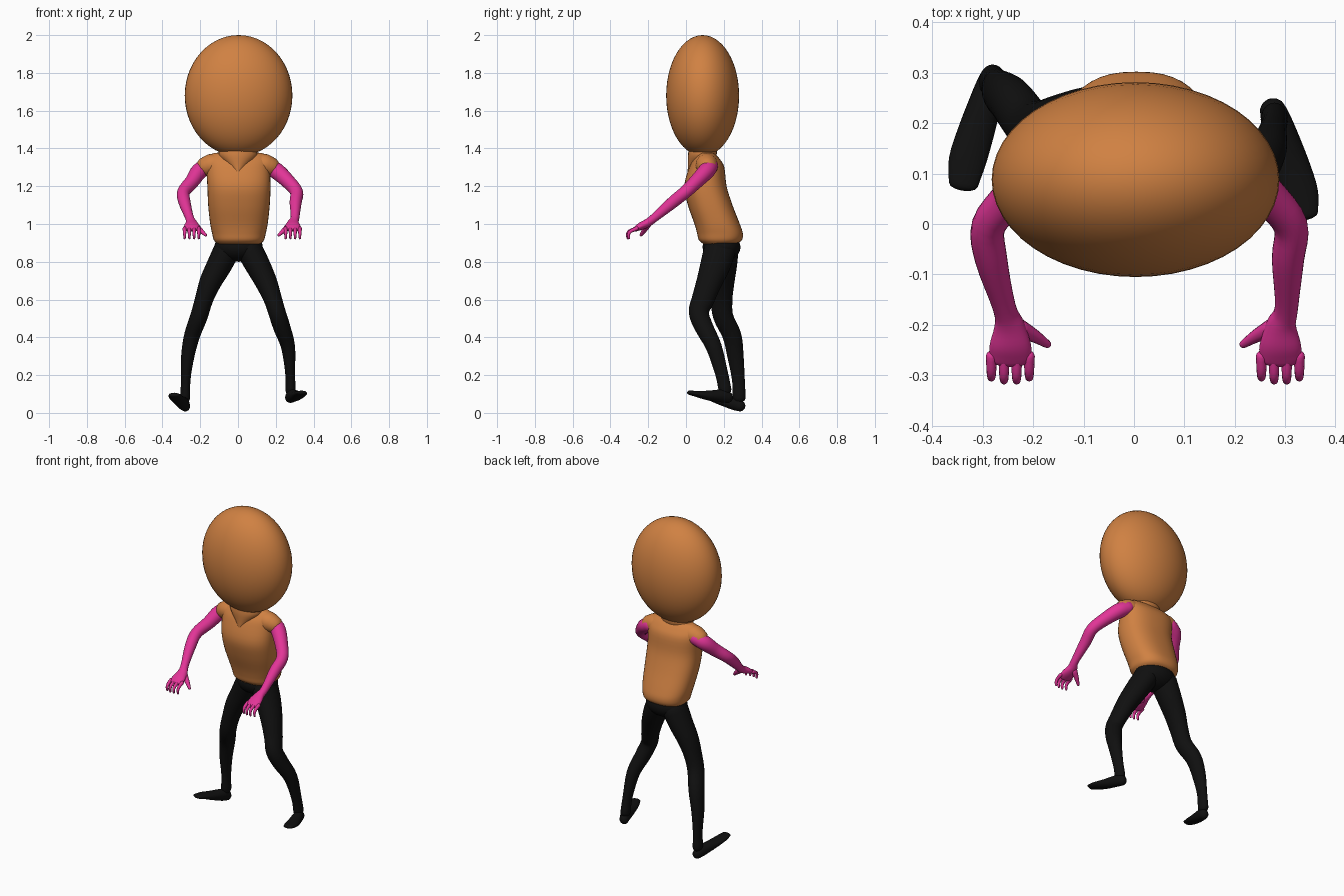
import bpy, bmesh, math
from mathutils import Vector


def material(name, color):
    m = bpy.data.materials.new(name)
    m.diffuse_color = (*color, 1)
    return m


ORANGE = material("warm_orange", (0.63, 0.22, 0.055))
PINK = material("hot_pink", (0.76, 0.035, 0.31))
BLACK = material("soft_black", (0.005, 0.005, 0.005))


def finish(name, bm, mat, angle=50):
    bmesh.ops.recalc_face_normals(bm, faces=bm.faces[:])
    me = bpy.data.meshes.new(name)
    bm.to_mesh(me)
    bm.free()
    ob = bpy.data.objects.new(name, me)
    bpy.context.collection.objects.link(ob)
    me.materials.append(mat)
    bpy.context.view_layer.objects.active = ob
    ob.select_set(True)
    bpy.ops.object.shade_smooth_by_angle(angle=math.radians(angle))
    ob.select_set(False)
    return ob


def spline(pts, steps):
    """Smooth interpolation of position and radii together."""
    p = [Vector(q) for q in pts]
    p = [2 * p[0] - p[1]] + p + [2 * p[-1] - p[-2]]
    out = []
    for i in range(1, len(p) - 2):
        a, b, c, d = p[i - 1:i + 3]
        for k in range(steps):
            t = k / steps
            out.append(0.5 * (2 * b + (c - a) * t + (2 * a - 5 * b + 4 * c - d) * t * t
                              + (3 * b - a - 3 * c + d) * t ** 3))
    return out + [p[-2]]


def loft(name, pts, mat, ref=(0, 0, 1), flat=False, power=2.0, seg=24, steps=4):
    """Points are x, y, z, half width, half depth. Round ends unless flat."""
    pts = spline([q if len(q) == 5 else (*q, q[3]) for q in pts], steps)
    pos = [Vector(q[:3]) for q in pts]
    ref = Vector(ref)
    rings = []
    for i, q in enumerate(pts):
        t = (pos[min(i + 1, len(pos) - 1)] - pos[max(i - 1, 0)]).normalized()
        side = t.cross(ref).normalized()
        up = side.cross(t)
        if flat:
            side, up = Vector((1, 0, 0)), Vector((0, 1, 0))
        ring = (pos[i], side, up, q[3], q[4])
        ends = []
        if not flat and i in (0, len(pts) - 1):
            sign = -1 if i == 0 else 1
            r = min(q[3], q[4])
            for a in (30, 55, 75):
                c, s = math.cos(math.radians(a)), math.sin(math.radians(a))
                ends.append((pos[i] + t * sign * r * s, side, up, q[3] * c, q[4] * c))
        rings += ends[::-1] + [ring] if i == 0 else [ring] + ends
    bm = bmesh.new()
    rows = []
    for c, side, up, rw, rh in rings:
        row = []
        for k in range(seg):
            a = 2 * math.pi * k / seg
            u, v = math.cos(a), math.sin(a)
            u = math.copysign(abs(u) ** (2 / power), u)
            v = math.copysign(abs(v) ** (2 / power), v)
            row.append(bm.verts.new(c + side * u * rw + up * v * rh))
        rows.append(row)
    for a, b in zip(rows, rows[1:]):
        for k in range(seg):
            n = (k + 1) % seg
            bm.faces.new((a[k], a[n], b[n], b[k]))
    bm.faces.new(rows[0])
    bm.faces.new(rows[-1])
    return finish(name, bm, mat)


def ellipsoid(name, center, radii, mat):
    bm = bmesh.new()
    bmesh.ops.create_uvsphere(bm, u_segments=48, v_segments=28, radius=1)
    bmesh.ops.scale(bm, vec=radii, verts=bm.verts)
    bmesh.ops.translate(bm, vec=center, verts=bm.verts)
    return finish(name, bm, mat)


# Head, neck wedge filling the V collar, and torso
ellipsoid("head", (0.003, 0.088, 1.68), (0.285, 0.193, 0.32), ORANGE)
loft("neck", [(0, 0.05, 1.265, 0.008, 0.042), (0, 0.07, 1.31, 0.055, 0.06),
              (0, 0.085, 1.36, 0.1, 0.075), (0, 0.09, 1.40, 0.1, 0.075)],
     ORANGE, flat=True)
loft("torso", [(0.005, 0.18, 0.895, 0.115, 0.09), (0.005, 0.182, 0.915, 0.133, 0.114),
               (0.005, 0.18, 0.95, 0.142, 0.121), (0.005, 0.165, 1.0, 0.152, 0.12),
               (0.005, 0.128, 1.1, 0.163, 0.118), (0.005, 0.103, 1.2, 0.167, 0.112),
               (0, 0.11, 1.3, 0.168, 0.093), (0, 0.11, 1.345, 0.162, 0.068),
               (0, 0.11, 1.373, 0.135, 0.04), (0, 0.11, 1.378, 0.1, 0.02)],
     ORANGE, flat=True, power=2.4, seg=40)

# Arms with flattened palms, fingers and thumbs; outward offset differs per side
for label, s, elbow, hand in (("left", -1, 0.288, 0.245), ("right", 1, 0.31, 0.29)):
    loft(label + "_sleeve", [(s * 0.10, 0.11, 1.315, 0.058), (s * 0.14, 0.11, 1.312, 0.059),
                             (s * 0.168, 0.112, 1.305, 0.053)], ORANGE, flat=False,
         ref=(0, 1, 0))
    wrist = hand + 0.012
    loft(label + "_arm", [(s * 0.16, 0.13, 1.305, 0.04), (s * 0.205, 0.108, 1.28, 0.044),
                          (s * (elbow - 0.045), 0.055, 1.225, 0.038),
                          (s * elbow, -0.003, 1.17, 0.034),
                          (s * (elbow - 0.005), -0.07, 1.115, 0.032),
                          (s * wrist, -0.165, 1.035, 0.023),
                          (s * (hand + 0.002), -0.20, 1.008, 0.03, 0.022),
                          (s * hand, -0.24, 0.988, 0.041, 0.02),
                          (s * hand, -0.27, 0.972, 0.041, 0.013)], PINK)
    for i in range(4):
        x = hand + (i - 1.5) * 0.025
        drop = 0.006 if i in (1, 2) else 0
        loft(f"{label}_finger_{i + 1}",
             [(s * x, -0.262, 0.976, 0.011), (s * x, -0.292 - drop, 0.962, 0.0095),
              (s * x, -0.304 - drop, 0.945, 0.008), (s * x, -0.302 - drop, 0.925, 0.006)],
             PINK, ref=(1, 0, 0), seg=12)
    loft(label + "_thumb", [(s * (hand - 0.015), -0.205, 0.995, 0.019),
                            (s * (hand - 0.048), -0.222, 0.965, 0.013),
                            (s * (hand - 0.073), -0.238, 0.942, 0.008)], PINK, seg=14)

# Hips
ellipsoid("hips", (0.003, 0.188, 0.878), (0.128, 0.1, 0.078), BLACK)

# Striding legs: the right knee is forward, the left leg trails
loft("right_leg", [(0.062, 0.178, 0.86, 0.07, 0.085), (0.105, 0.155, 0.78, 0.066, 0.08),
                   (0.15, 0.122, 0.69, 0.058, 0.068), (0.185, 0.09, 0.60, 0.048, 0.06),
                   (0.207, 0.068, 0.53, 0.046, 0.053), (0.233, 0.097, 0.45, 0.045, 0.049),
                   (0.265, 0.147, 0.35, 0.037, 0.042), (0.276, 0.188, 0.21, 0.026, 0.034),
                   (0.278, 0.207, 0.12, 0.027, 0.034)], BLACK, ref=(0, 1, 0))
loft("left_leg", [(-0.06, 0.195, 0.86, 0.07, 0.083), (-0.10, 0.195, 0.78, 0.066, 0.075),
                  (-0.147, 0.19, 0.69, 0.058, 0.066), (-0.18, 0.188, 0.60, 0.048, 0.058),
                  (-0.207, 0.197, 0.51, 0.046, 0.053), (-0.243, 0.243, 0.41, 0.042, 0.05),
                  (-0.266, 0.262, 0.30, 0.035, 0.043), (-0.276, 0.277, 0.18, 0.025, 0.034),
                  (-0.28, 0.282, 0.08, 0.027, 0.034)], BLACK, ref=(0, 1, 0))

# Feet, pointing forward and outward
loft("right_foot", [(0.276, 0.222, 0.082, 0.027, 0.03), (0.287, 0.19, 0.09, 0.031, 0.034),
                    (0.31, 0.12, 0.092, 0.036, 0.026), (0.328, 0.06, 0.1, 0.037, 0.017),
                    (0.337, 0.018, 0.107, 0.028, 0.011)], BLACK)
loft("left_foot", [(-0.28, 0.287, 0.036, 0.027, 0.029), (-0.29, 0.255, 0.05, 0.031, 0.035),
                   (-0.312, 0.185, 0.067, 0.036, 0.026), (-0.33, 0.125, 0.084, 0.037, 0.018),
                   (-0.338, 0.078, 0.095, 0.029, 0.012)], BLACK)
